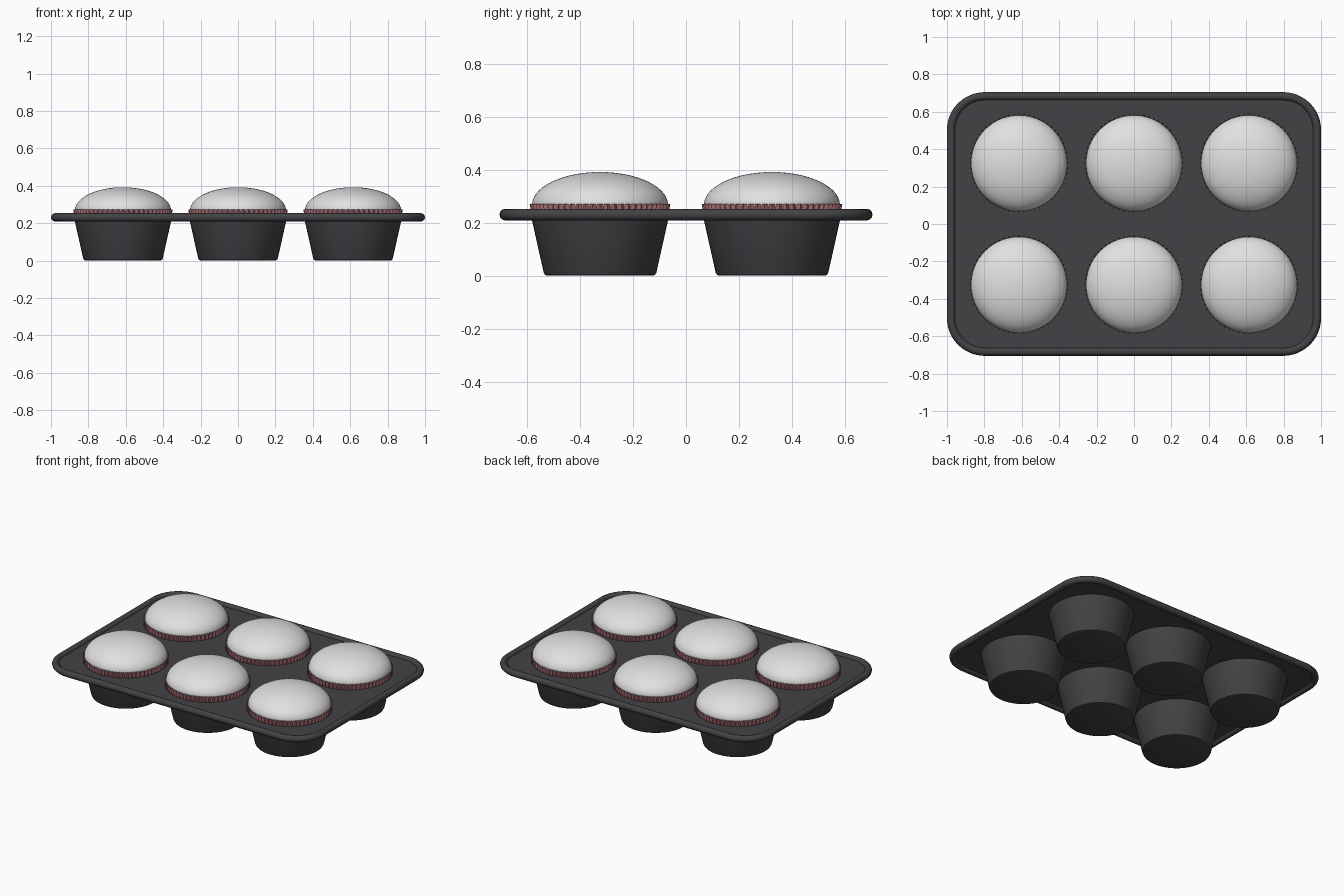
import bpy, bmesh
from math import sin, cos, pi, radians

if "Cube" in bpy.data.objects:
    bpy.data.objects.remove(bpy.data.objects["Cube"], do_unlink=True)


def material(name, rgb):
    m = bpy.data.materials.new(name)
    m.use_nodes = True
    m.diffuse_color = (*rgb, 1)
    m.node_tree.nodes["Principled BSDF"].inputs["Base Color"].default_value = (*rgb, 1)
    return m


TIN = material("dark metal", (0.055, 0.055, 0.06))
PAPER = material("dusty pink paper", (0.42, 0.16, 0.18))
CAKE = material("pale icing", (0.75, 0.75, 0.75))

CENTRES = [(x, y) for y in (-0.325, 0.325) for x in (-0.615, 0, 0.615)]
SHEET_Z = 0.231
HOLE_R = 0.262


def finish(obj, mat, angle=35):
    obj.data.materials.clear()
    obj.data.materials.append(mat)
    bpy.ops.object.select_all(action="DESELECT")
    obj.select_set(True)
    bpy.context.view_layer.objects.active = obj
    bpy.ops.object.shade_smooth_by_angle(angle=radians(angle))
    return obj


def lathe(name, profile, mat, segments=64, pleat=0, angle=35):
    """Spin (radius, z) points about z; pleat pushes every other column in."""
    bm = bmesh.new()
    rings = []
    for r, z in profile:
        if r == 0:
            rings.append([bm.verts.new((0, 0, z))] * segments)
            continue
        ring = []
        for i in range(segments):
            a = 2 * pi * i / segments
            rr = r - pleat * (i % 2)
            ring.append(bm.verts.new((rr * cos(a), rr * sin(a), z)))
        rings.append(ring)
    for low, high in zip(rings, rings[1:]):
        for i in range(segments):
            j = (i + 1) % segments
            corners = dict.fromkeys((low[i], low[j], high[j], high[i]))
            bm.faces.new(list(corners))
    mesh = bpy.data.meshes.new(name)
    bm.to_mesh(mesh)
    bm.free()
    obj = bpy.data.objects.new(name, mesh)
    bpy.context.collection.objects.link(obj)
    return finish(obj, mat, angle)


def rounded_rect(hx, hy, r, steps=12):
    pts = []
    for q, (sx, sy) in enumerate([(1, 1), (-1, 1), (-1, -1), (1, -1)]):
        for k in range(steps + 1):
            a = pi / 2 * (q + k / steps)
            pts.append((sx * (hx - r) + r * cos(a), sy * (hy - r) + r * sin(a)))
    return pts


def circle(cx, cy, r, n=64):
    return [(cx + r * cos(2 * pi * i / n), cy + r * sin(2 * pi * i / n)) for i in range(n)]


def curve_part(name, loops, mat, **settings):
    """Closed outlines turned into a filled sheet or a bevelled tube."""
    cu = bpy.data.curves.new(name, "CURVE")
    for key, value in settings.items():
        setattr(cu, key, value)
    for loop in loops:
        sp = cu.splines.new("POLY")
        sp.points.add(len(loop) - 1)
        for p, (x, y) in zip(sp.points, loop):
            p.co = (x, y, 0, 1)
        sp.use_cyclic_u = True
    obj = bpy.data.objects.new(name, cu)
    bpy.context.collection.objects.link(obj)
    obj.location.z = SHEET_Z
    bpy.ops.object.select_all(action="DESELECT")
    obj.select_set(True)
    bpy.context.view_layer.objects.active = obj
    bpy.ops.object.convert(target="MESH")
    return finish(bpy.context.view_layer.objects.active, mat)


# Tray: flat sheet with six holes, and a rolled rim
edge = rounded_rect(0.978, 0.683, 0.18)
curve_part("tray_sheet", [edge] + [circle(x, y, HOLE_R) for x, y in CENTRES], TIN,
           dimensions="2D", fill_mode="BOTH", extrude=0.005)
curve_part("tray_rim", [edge], TIN, dimensions="3D", bevel_depth=0.022, bevel_resolution=4)

# One cup, paper case and cake, built at the origin
cup = lathe("cup", [(0, 0), (0.2, 0), (0.208, 0.003), (0.213, 0.012),
                    (HOLE_R, SHEET_Z), (HOLE_R - 0.006, SHEET_Z),
                    (0.206, 0.012), (0, 0.012)], TIN)
case = lathe("paper_case", [(0, 0.016), (0.207, 0.016), (0.258, SHEET_Z), (0.266, 0.272),
                            (0.263, 0.272), (0.255, SHEET_Z)],
             PAPER, segments=120, pleat=0.011, angle=20)
dome = [(0.257 * cos(pi / 2 * k / 14), 0.268 + 0.124 * sin(pi / 2 * k / 14)) for k in range(14)]
cake = lathe("cake", [(0, 0.02), (0.19, 0.02), (0.24, 0.235), (0.252, 0.256)]
             + dome + [(0, 0.392)], CAKE)

# Repeat the set in every hole
for part in (cup, case, cake):
    base = part.name
    for n, (x, y) in enumerate(CENTRES):
        obj = part if n == 0 else part.copy()
        if n:
            bpy.context.collection.objects.link(obj)
        obj.name = f"{base}_{n + 1}"
        obj.location = (x, y, 0)
